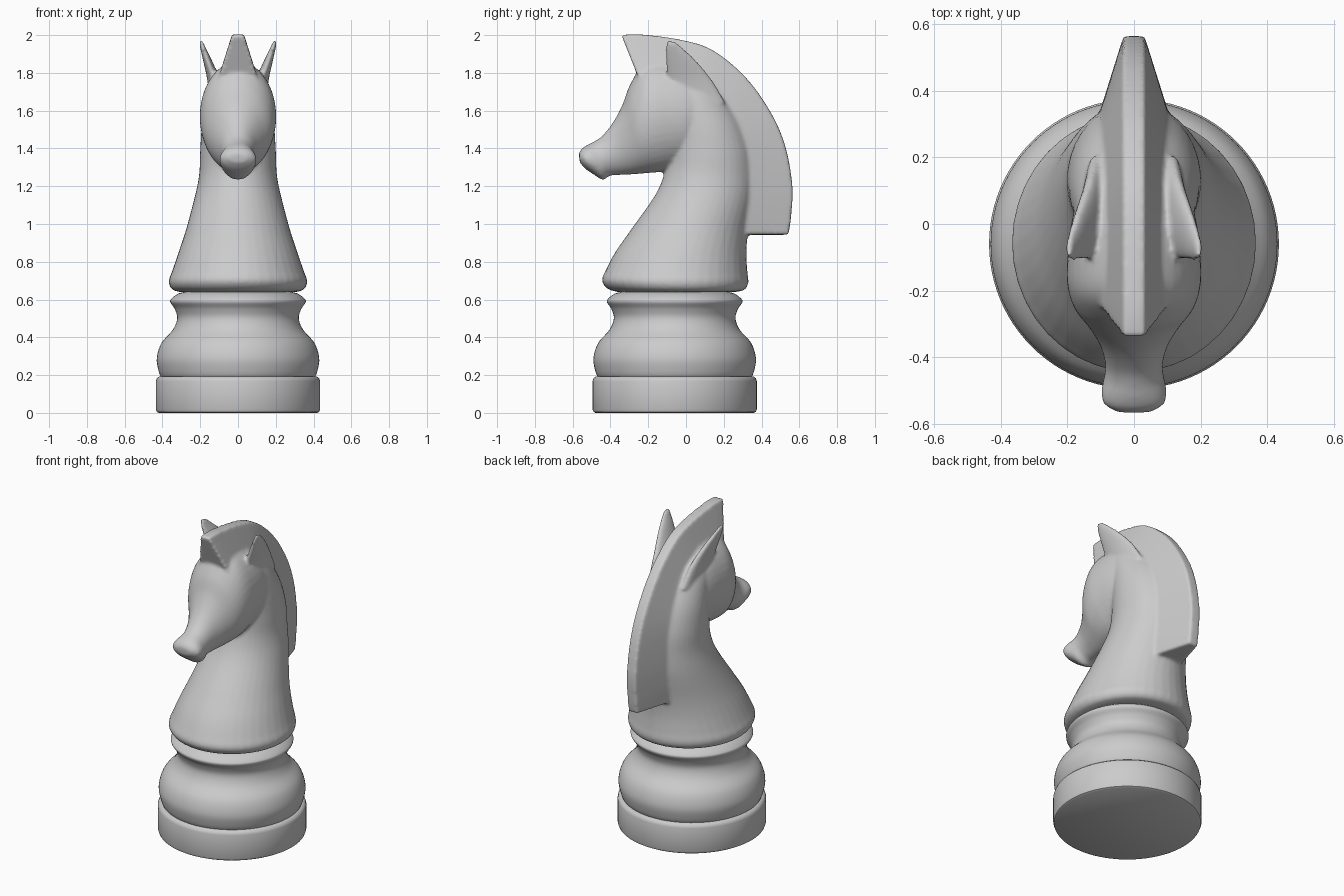
import bpy, bmesh, math
from mathutils import Vector


def smooth_path(rows, steps):
    """Catmull-Rom interpolation of number tuples."""
    rows = [Vector(r) for r in rows]
    out = []
    for i in range(len(rows) - 1):
        p0, p1, p2 = rows[max(i - 1, 0)], rows[i], rows[i + 1]
        p3 = rows[min(i + 2, len(rows) - 1)]
        for s in range(steps):
            t = s / steps
            out.append(0.5 * (2 * p1 + (p2 - p0) * t + (2 * p0 - 5 * p1 + 4 * p2 - p3) * t * t
                              + (3 * p1 - p0 - 3 * p2 + p3) * t ** 3))
    return out + [rows[-1]]


def loft(bm, shape, rows, sx=1, steps=6):
    """Rows: point A (y, z), point B (y, z), half width, centre x."""
    rings = []
    for ay, az, by, bz, w, cx in smooth_path(rows, steps):
        rings.append([bm.verts.new((sx * (cx + v * w),
                                    (ay + by) / 2 + u * (ay - by) / 2,
                                    (az + bz) / 2 + u * (az - bz) / 2)) for u, v in shape])
    n = len(shape)
    faces = [bm.faces.new(rings[0]), bm.faces.new(rings[-1])]
    for a, b in zip(rings, rings[1:]):
        for i in range(n):
            faces.append(bm.faces.new((a[i], a[(i + 1) % n], b[(i + 1) % n], b[i])))
    bmesh.ops.recalc_face_normals(bm, faces=faces)


def finish(bm, name):
    me = bpy.data.meshes.new(name)
    bm.to_mesh(me)
    bm.free()
    ob = bpy.data.objects.new(name, me)
    bpy.context.collection.objects.link(ob)
    bpy.context.view_layer.objects.active = ob
    ob.select_set(True)
    return ob


def lathe(name, profile, cy, seg=96):
    bm = bmesh.new()
    rings = [[bm.verts.new((r * math.cos(2 * math.pi * i / seg),
                            cy + r * math.sin(2 * math.pi * i / seg), z)) for i in range(seg)]
             for r, z in profile]
    for a, b in zip(rings, rings[1:]):
        for i in range(seg):
            bm.faces.new((a[i], a[(i + 1) % seg], b[(i + 1) % seg], b[i]))
    bm.faces.new(rings[0])
    bm.faces.new(rings[-1])
    bmesh.ops.recalc_face_normals(bm, faces=bm.faces[:])
    ob = finish(bm, name)
    bpy.ops.object.shade_smooth_by_angle(angle=math.radians(35))
    ob.select_set(False)


# Turned base: foot disc, then bulge and collar
foot = [(0.42, 0), (0.43, 0.006), (0.435, 0.02), (0.435, 0.168), (0.43, 0.183), (0.418, 0.192), (0.4, 0.194)]
lathe("foot_disc", foot, -0.06)
bulge = [(0.405, 0.185), (0.42, 0.22), (0.43, 0.29), (0.405, 0.37), (0.345, 0.44), (0.322, 0.5),
         (0.335, 0.55), (0.358, 0.585), (0.352, 0.605), (0.315, 0.632), (0.27, 0.642)]
lathe("bulge_and_collar", [tuple(p) for p in smooth_path(bulge, 5)], -0.06)

# Horse: overlapping lofts, fused and softened
bm = bmesh.new()
oval = [(math.cos(2 * math.pi * i / 40), math.sin(2 * math.pi * i / 40)) for i in range(40)]
wedge = [(1, 0.3), (1, -0.3), (-1, -1), (-1, 1)]

neck = [(-0.36, 0.64, 0.26, 0.64, 0.31), (-0.415, 0.657, 0.31, 0.652, 0.35),
        (-0.445, 0.70, 0.33, 0.69, 0.367), (-0.425, 0.755, 0.325, 0.75, 0.348),
        (-0.375, 0.85, 0.32, 0.85, 0.315), (-0.295, 0.965, 0.33, 0.965, 0.277),
        (-0.165, 1.15, 0.36, 1.13, 0.23), (-0.115, 1.27, 0.365, 1.25, 0.206),
        (-0.1, 1.38, 0.35, 1.4, 0.2), (-0.1, 1.5, 0.285, 1.57, 0.19),
        (-0.14, 1.67, 0.17, 1.73, 0.16), (-0.18, 1.77, 0.02, 1.84, 0.1)]
loft(bm, oval, [r + (0,) for r in neck])

head = [(0.15, 1.74, 0.15, 1.4, 0.14), (0.02, 1.83, 0.02, 1.32, 0.185),
        (-0.12, 1.86, -0.09, 1.285, 0.2), (-0.225, 1.84, -0.14, 1.275, 0.2),
        (-0.295, 1.74, -0.2, 1.27, 0.18), (-0.337, 1.63, -0.28, 1.263, 0.135),
        (-0.385, 1.54, -0.35, 1.26, 0.1), (-0.44, 1.47, -0.405, 1.255, 0.086),
        (-0.48, 1.44, -0.44, 1.233, 0.09), (-0.52, 1.42, -0.485, 1.26, 0.098),
        (-0.55, 1.4, -0.53, 1.29, 0.09), (-0.568, 1.375, -0.562, 1.325, 0.05)]
loft(bm, oval, [r + (0,) for r in head])

mane = [(-0.342, 2.0, -0.25, 1.77), (-0.24, 2.003, -0.17, 1.77), (-0.03, 1.975, -0.04, 1.75),
        (0.14, 1.92, 0.07, 1.71), (0.312, 1.78, 0.19, 1.61), (0.443, 1.6, 0.27, 1.5),
        (0.523, 1.42, 0.31, 1.38), (0.562, 1.21, 0.33, 1.2), (0.557, 1.05, 0.32, 1.05),
        (0.542, 0.943, 0.29, 0.943)]
loft(bm, wedge, [r + (0.105, 0) for r in mane])

ear = [(-0.07, 1.66, 0.21, 1.64, 0.035, 0.115), (-0.1, 1.77, 0.14, 1.76, 0.033, 0.13),
       (-0.108, 1.87, 0.05, 1.87, 0.023, 0.163), (-0.11, 1.94, -0.02, 1.935, 0.014, 0.187),
       (-0.1, 1.972, -0.055, 1.965, 0.01, 0.196)]
for side in (1, -1):
    loft(bm, oval, ear, side)

horse = finish(bm, "horse_head_and_neck")
fuse = horse.modifiers.new("fuse", 'REMESH')
fuse.mode = 'VOXEL'
fuse.voxel_size = 0.01
fuse.use_smooth_shade = True
soften = horse.modifiers.new("soften", 'SMOOTH')
soften.factor = 0.5
soften.iterations = 6
